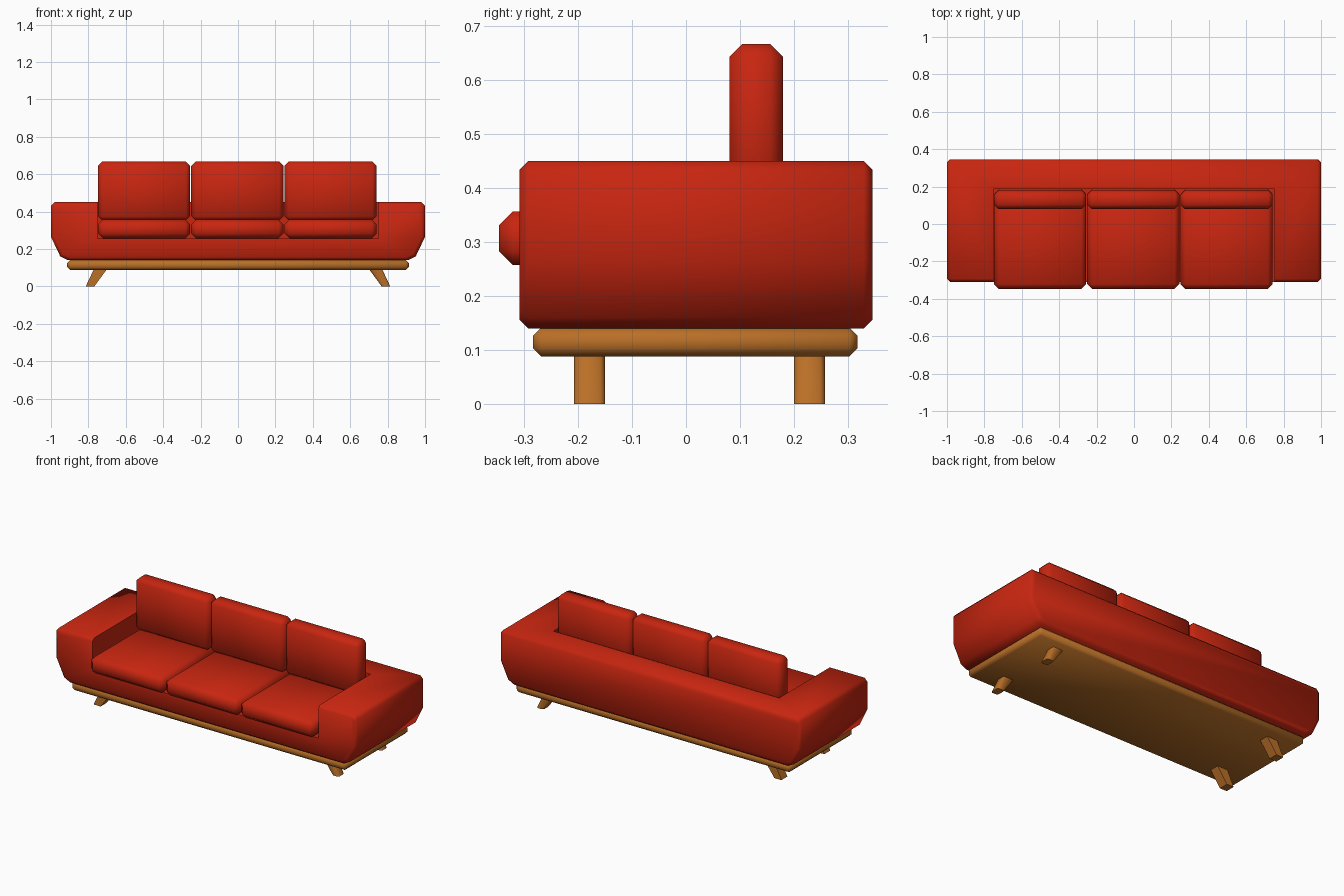
import bpy, bmesh, math

if "Cube" in bpy.data.objects:
    bpy.data.objects.remove(bpy.data.objects["Cube"])


def material(name, rgb):
    m = bpy.data.materials.new(name)
    m.diffuse_color = (*rgb, 1)
    m.use_nodes = True
    m.node_tree.nodes["Principled BSDF"].inputs["Base Color"].default_value = m.diffuse_color
    return m


RED = material("red fabric", (0.58, 0.019, 0.005))
WOOD = material("warm wood", (0.49, 0.16, 0.02))


def finish(bm, name, mat, bevel=0.0):
    """Bevel all edges, make the object and smooth the chamfers."""
    if bevel:
        bmesh.ops.bevel(bm, geom=bm.edges[:], offset=bevel, segments=1,
                        affect='EDGES', clamp_overlap=True)
    bmesh.ops.recalc_face_normals(bm, faces=bm.faces[:])
    me = bpy.data.meshes.new(name)
    bm.to_mesh(me)
    bm.free()
    me.materials.append(mat)
    ob = bpy.data.objects.new(name, me)
    bpy.context.collection.objects.link(ob)
    return ob


def smooth(ob):
    bpy.ops.object.select_all(action='DESELECT')
    ob.select_set(True)
    bpy.context.view_layer.objects.active = ob
    bpy.ops.object.shade_smooth_by_angle(angle=math.radians(52))


def box(name, lo, hi, mat, bevel=0.0):
    bm = bmesh.new()
    bmesh.ops.create_cube(bm, size=1)
    for v in bm.verts:
        for i in range(3):
            v.co[i] = lo[i] if v.co[i] < 0 else hi[i]
    return finish(bm, name, mat, bevel)


# Body: tapered front profile, lofted front to back with chamfered ends
half = [(0.91, 0.14), (0.95, 0.16), (1.0, 0.265), (1.0, 0.43), (0.982, 0.45)]
profile = half + [(-x, z) for x, z in reversed(half)]
sections = [(-0.309, 0.016), (-0.293, 0), (0.33, 0), (0.346, 0.016)]
bm = bmesh.new()
rings = []
for y, inset in sections:
    ring = []
    for x, z in profile:
        sx = (1 - inset) if inset else 1
        zc = 0.295
        sz = (0.155 - inset) / 0.155
        ring.append(bm.verts.new((x * sx, y, zc + (z - zc) * sz)))
    rings.append(ring)
n = len(profile)
for a, b in zip(rings, rings[1:]):
    for i in range(n):
        bm.faces.new((a[i], a[(i + 1) % n], b[(i + 1) % n], b[i]))
bm.faces.new(rings[0])
bm.faces.new(rings[-1])
body = finish(bm, "sofa_body", RED)

# Seat recess cut between the arms and the back
cutter = box("recess_cutter", (-0.75, -1, 0.255), (0.75, 0.187, 1), RED)
cutter.hide_render = True
mod = body.modifiers.new("recess", 'BOOLEAN')
mod.operation = 'DIFFERENCE'
mod.solver = 'EXACT'
mod.object = cutter
bpy.ops.object.select_all(action='DESELECT')
body.select_set(True)
bpy.context.view_layer.objects.active = body
bpy.ops.object.modifier_apply(modifier="recess")
bpy.data.objects.remove(cutter)
smooth(body)

# Three seat cushions and three back cushions
for i, side in enumerate(("left", "middle", "right")):
    x = -0.0035 + (i - 1) * 0.4985
    w = 0.2465
    smooth(box(f"{side}_seat_cushion", (x - w, -0.347, 0.257),
               (x + w, 0.186, 0.357), RED, 0.026))
    smooth(box(f"{side}_back_cushion", (x - w, 0.081, 0.352),
               (x + w, 0.180, 0.667), RED, 0.023))

# Wooden plinth
smooth(box("plinth", (-0.913, -0.284, 0.088), (0.913, 0.318, 0.141), WOOD, 0.015))

# Splayed, tapered legs
for sx, side in ((-1, "left"), (1, "right")):
    for yc, end in ((-0.179, "front"), (0.229, "back")):
        bm = bmesh.new()
        bmesh.ops.create_cube(bm, size=1)
        for v in bm.verts:
            top, outer = v.co.z > 0, v.co.x > 0
            x = (0.772 if outer else 0.703) if top else (0.814 if outer else 0.768)
            v.co = (sx * x, yc + v.co.y * 0.057, 0.089 if top else 0)
        uprights = [e for e in bm.edges
                    if abs(e.verts[0].co.z - e.verts[1].co.z) > 0.01]
        bmesh.ops.bevel(bm, geom=uprights, offset=0.008, segments=1, affect='EDGES')
        smooth(finish(bm, f"{end}_{side}_leg", WOOD))
